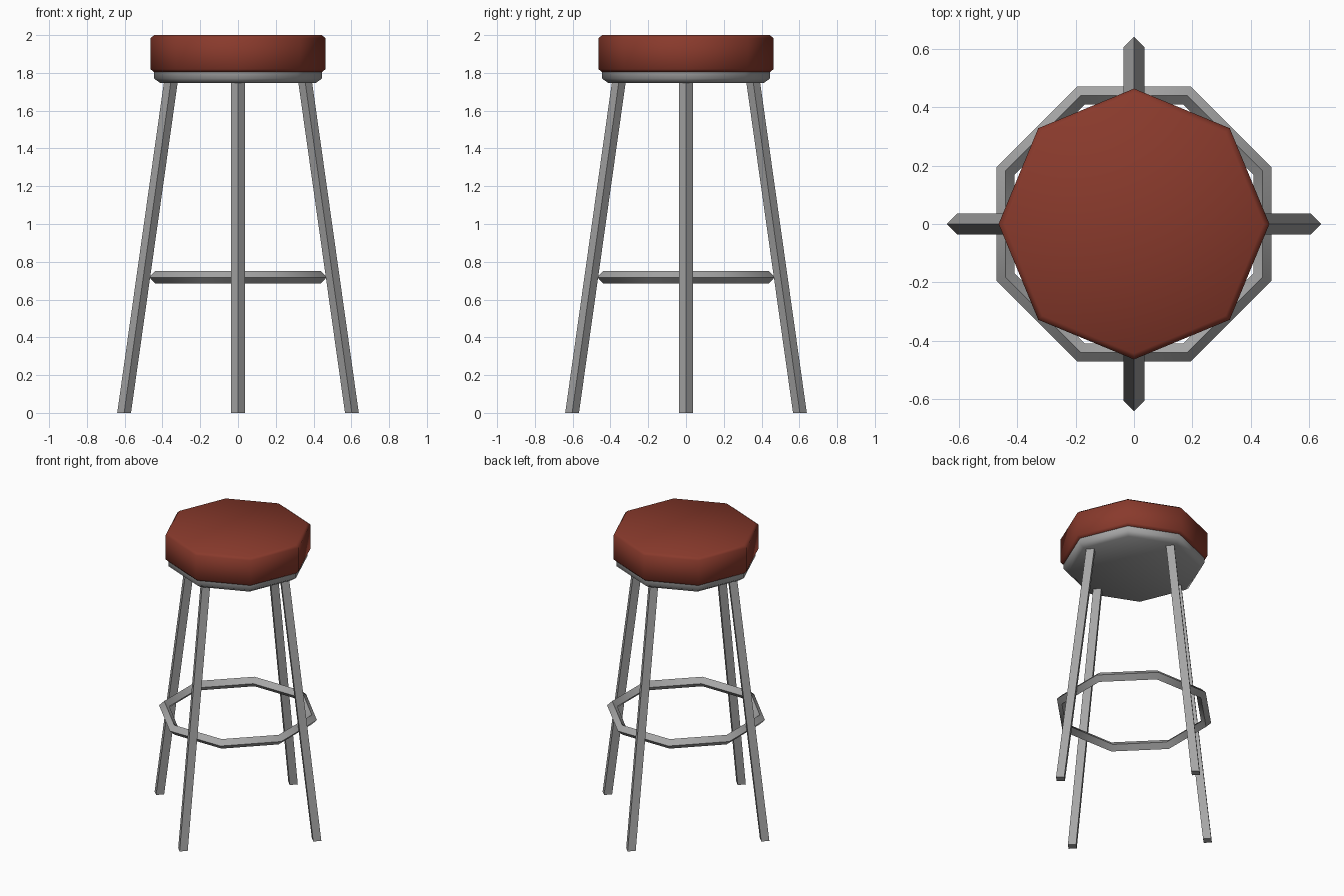
import bpy
from math import cos, sin, pi, radians

if "Cube" in bpy.data.objects:
    bpy.data.objects.remove(bpy.data.objects["Cube"])


def material(name, color):
    mat = bpy.data.materials.new(name)
    mat.diffuse_color = (*color, 1)
    mat.use_nodes = True
    mat.node_tree.nodes["Principled BSDF"].inputs["Base Color"].default_value = mat.diffuse_color
    return mat


leather = material("red_brown_leather", (0.25, 0.042, 0.025))
metal = material("dark_grey_metal", (0.38, 0.38, 0.38))


def finish(obj, mat):
    """Assign material; smooth shallow edges, keep square ones sharp."""
    obj.data.materials.append(mat)
    bpy.ops.object.select_all(action='DESELECT')
    obj.select_set(True)
    bpy.context.view_layer.objects.active = obj
    bpy.ops.object.shade_smooth_by_angle(angle=radians(60))


def make_object(name, verts, faces, mat):
    mesh = bpy.data.meshes.new(name)
    mesh.from_pydata(verts, [], faces)
    mesh.update()
    obj = bpy.data.objects.new(name, mesh)
    bpy.context.collection.objects.link(obj)
    finish(obj, mat)
    return obj


def lathe(name, profile, mat, sides=8):
    """Solid from (radius, z) rings, bottom to top, with fan caps."""
    verts = [(r * cos(2 * pi * i / sides), r * sin(2 * pi * i / sides), z)
             for r, z in profile for i in range(sides)]
    faces = [(k * sides + i, k * sides + (i + 1) % sides,
              (k + 1) * sides + (i + 1) % sides, (k + 1) * sides + i)
             for k in range(len(profile) - 1) for i in range(sides)]
    top = (len(profile) - 1) * sides
    low, high = len(verts), len(verts) + 1
    verts += [(0, 0, profile[0][1]), (0, 0, profile[-1][1])]
    for i in range(sides):
        j = (i + 1) % sides
        faces += [(low, j, i), (high, top + i, top + j)]
    return make_object(name, verts, faces, mat)


def leg(name, angle):
    """Splayed diamond-section leg with level ends."""
    half = 0.0365
    verts = []
    for dist, z in ((0.603, 0.0), (0.353, 1.77)):
        for i in range(4):
            x = dist + half * cos(i * pi / 2)
            y = half * sin(i * pi / 2)
            verts.append((x * cos(angle) - y * sin(angle),
                          x * sin(angle) + y * cos(angle), z))
    faces = [(i, (i + 1) % 4, (i + 1) % 4 + 4, i + 4) for i in range(4)]
    faces += [(3, 2, 1, 0), (4, 5, 6, 7)]
    return make_object(name, verts, faces, metal)


# Padded seat with narrow chamfers
lathe("seat", [(0.447, 1.805), (0.463, 1.82), (0.463, 1.985), (0.443, 2.0)], leather)

# Metal plate under the seat
lathe("seat_plate", [(0.413, 1.747), (0.444, 1.77), (0.444, 1.81)], metal)

# Four legs
for i, side in enumerate(("right", "back", "left", "front")):
    leg(side + "_leg", i * pi / 2)

# Octagonal foot ring with its flats crossing the legs
bpy.ops.mesh.primitive_torus_add(
    major_segments=8, minor_segments=4, major_radius=0.475, minor_radius=0.033,
    location=(0, 0, 0.718), rotation=(0, 0, pi / 8))
ring = bpy.context.object
ring.name = "foot_ring"
finish(ring, metal)
